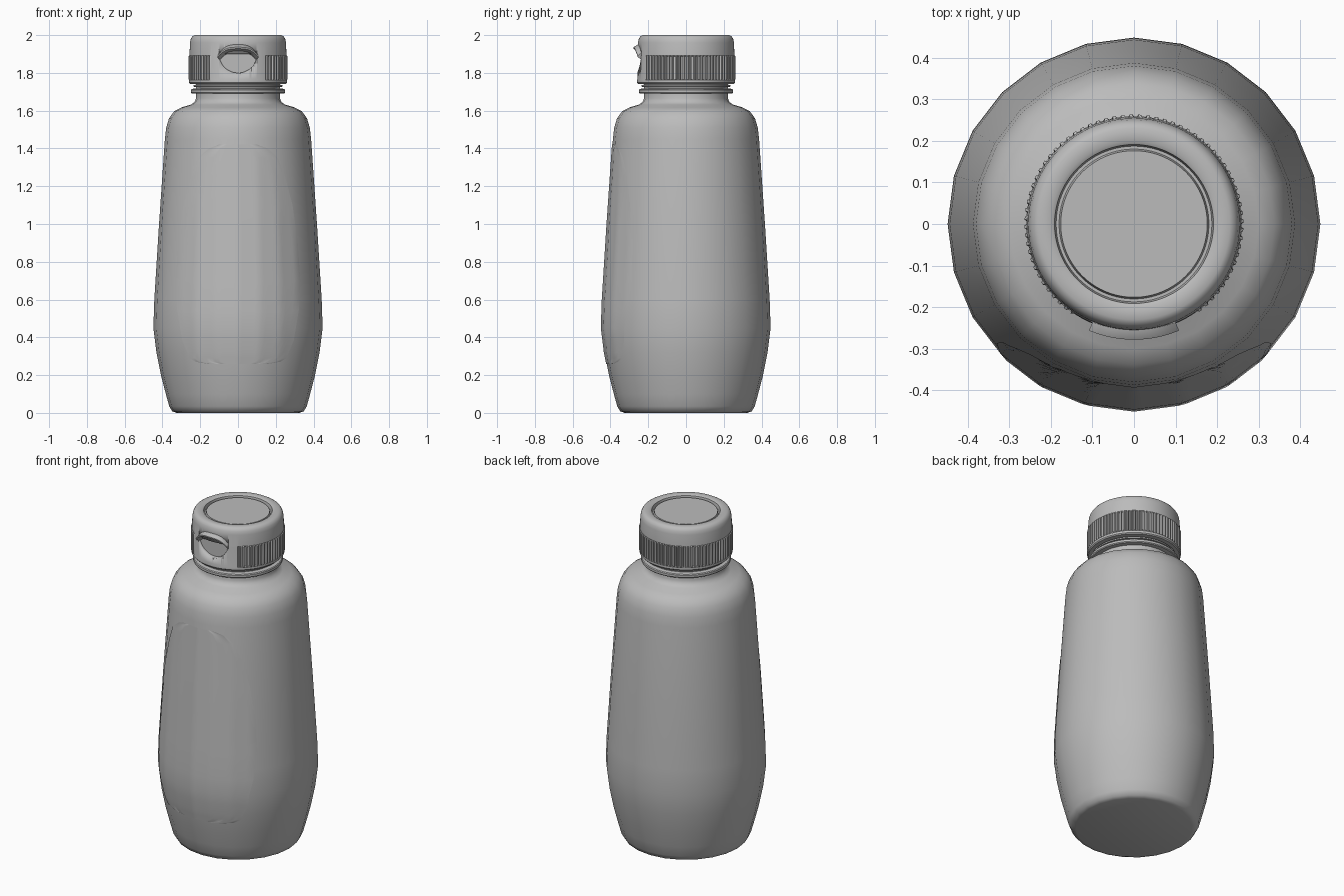
import bpy, bmesh, math

old = bpy.data.objects.get("Cube")
if old:
    bpy.data.objects.remove(old, do_unlink=True)

grey = bpy.data.materials.new("plain grey")
grey.use_nodes = True
colour = (0.5, 0.5, 0.5, 1)
grey.diffuse_color = colour
grey.node_tree.nodes["Principled BSDF"].inputs["Base Color"].default_value = colour


def finish(name, bm, angle=35):
    bmesh.ops.recalc_face_normals(bm, faces=bm.faces)
    mesh = bpy.data.meshes.new(name)
    bm.to_mesh(mesh)
    bm.free()
    obj = bpy.data.objects.new(name, mesh)
    bpy.context.collection.objects.link(obj)
    mesh.materials.append(grey)
    bpy.ops.object.select_all(action='DESELECT')
    obj.select_set(True)
    bpy.context.view_layer.objects.active = obj
    bpy.ops.object.shade_smooth_by_angle(angle=math.radians(angle))
    return obj


def skin(bm, rows, closed):
    """Join rows of vertices with quads."""
    for a, b in zip(rows, rows[1:]):
        n = len(a)
        for i in range(n if closed else n - 1):
            j = (i + 1) % n
            bm.faces.new((a[i], a[j], b[j], b[i]))


def lathe(name, profile, angles, radius=lambda r, z, i: r, smooth=35):
    """Turn a profile of (radius, height) into a closed solid."""
    bm = bmesh.new()
    rows = []
    for r, z in profile:
        rows.append([bm.verts.new((radius(r, z, i) * math.cos(a),
                                   radius(r, z, i) * math.sin(a), z))
                     for i, a in enumerate(angles)])
    skin(bm, rows, True)
    bm.faces.new(rows[0])
    bm.faces.new(rows[-1])
    return finish(name, bm, smooth)


def lookup(points, z):
    """Linear reading of (value, height) points."""
    for (r0, z0), (r1, z1) in zip(points, points[1:]):
        if z0 <= z <= z1:
            return r0 + (r1 - r0) * (z - z0) / (z1 - z0)
    return points[-1][0]


# Bottle body
SIDES = 24
body = [(.325, 0), (.348, .008), (.364, .035), (.382, .1), (.408, .2),
        (.432, .32), (.448, .45), (.443, .6), (.418, 1), (.387, 1.45),
        (.38, 1.51), (.365, 1.56), (.338, 1.597), (.3, 1.617), (.25, 1.632),
        (.23, 1.645), (.222, 1.665), (.222, 1.7)]
lathe("bottle_body", body, [math.tau * i / SIDES for i in range(SIDES)], smooth=50)

# Neck with its collar rings
neck = [(.222, 1.69), (.246, 1.692), (.25, 1.697), (.25, 1.71), (.246, 1.715),
        (.222, 1.718), (.222, 1.724), (.236, 1.727), (.236, 1.735), (.222, 1.738), (.222, 1.76)]
lathe("neck_rings", neck, [math.tau * i / 64 for i in range(64)])

# Front label, a thin skin lying on the body
outline = [(.16, .26), (.225, .27), (.257, .29), (.295, .385), (.32, .54), (.33, .7),
           (.315, .91), (.287, 1.1), (.25, 1.25), (.21, 1.35), (.16, 1.4), (.1, 1.42)]
heights = sorted({z for _, z in outline} | {.32, .45, .6, .8, 1})
bm = bmesh.new()
rows = []
facet = math.tau / SIDES
for z in heights:
    r = lookup(body, z)
    half = math.asin(lookup(outline, z) / r)
    row = []
    for k in range(33):
        a = half * (k / 16 - 1)
        off = (a % facet) - facet / 2
        flat = r * math.cos(facet / 2) / math.cos(off) + .003
        row.append(bm.verts.new((flat * math.sin(a), -flat * math.cos(a), z)))
    rows.append(row)
skin(bm, rows, False)
finish("front_label", bm, 50)

# Cap with a ribbed grip that leaves the front plain
RIBS = 80
steps = [(n + f) * math.tau / RIBS for n in range(RIBS) for f in (0, .15, .5, .65)]


def grip(r, z, i):
    if not 1.765 < z < 1.888:
        return r
    a = steps[i]
    front = math.sin(a) < 0 and abs(math.cos(a)) < .57
    if front:
        return .258
    return .263 if i % 4 in (1, 2) else .251


cap = [(.215, 1.742), (.254, 1.742), (.259, 1.748), (.259, 1.762), (.259, 1.766),
       (.259, 1.887), (.257, 1.892), (.254, 1.96), (.25, 1.98), (.242, 1.993),
       (.23, 2), (.2, 2), (.191, 1.995), (.187, 1.972), (.18, 1.972), (.176, 1.99)]
cap_obj = lathe("cap", cap, steps, grip)

# Half-round thumb recess under the lip
bm = bmesh.new()
rows = [[bm.verts.new((.1 * math.cos(a), y, 1.9 - .1 * math.sin(a)))
         for a in [math.pi * i / 24 for i in range(25)]] for y in (-.4, -.228)]
skin(bm, rows, True)
for row in rows:
    bm.faces.new(row)
cutter = finish("thumb_recess_cutter", bm)
cutter.hide_render = True
cutter.hide_set(True)
cut = cap_obj.modifiers.new("thumb recess", 'BOOLEAN')
cut.operation = 'DIFFERENCE'
cut.solver = 'EXACT'
cut.object = cutter
bpy.context.view_layer.objects.active = cap_obj
bpy.ops.object.modifier_apply(modifier=cut.name)
bpy.data.objects.remove(cutter, do_unlink=True)

# Arched opening lip
section = [(.235, 1.95), (.256, 1.95), (.278, 1.936), (.277, 1.928), (.255, 1.915), (.235, 1.912)]
bm = bmesh.new()
rows = []
for k in range(17):
    t = k / 8 - 1
    a = t * .4
    drop = .045 * abs(t) ** 3
    rows.append([bm.verts.new((r * math.sin(a), -r * math.cos(a), z - drop))
                 for r, z in section])
skin(bm, rows, True)
bm.faces.new(rows[0])
bm.faces.new(rows[-1])
finish("opening_lip", bm)
